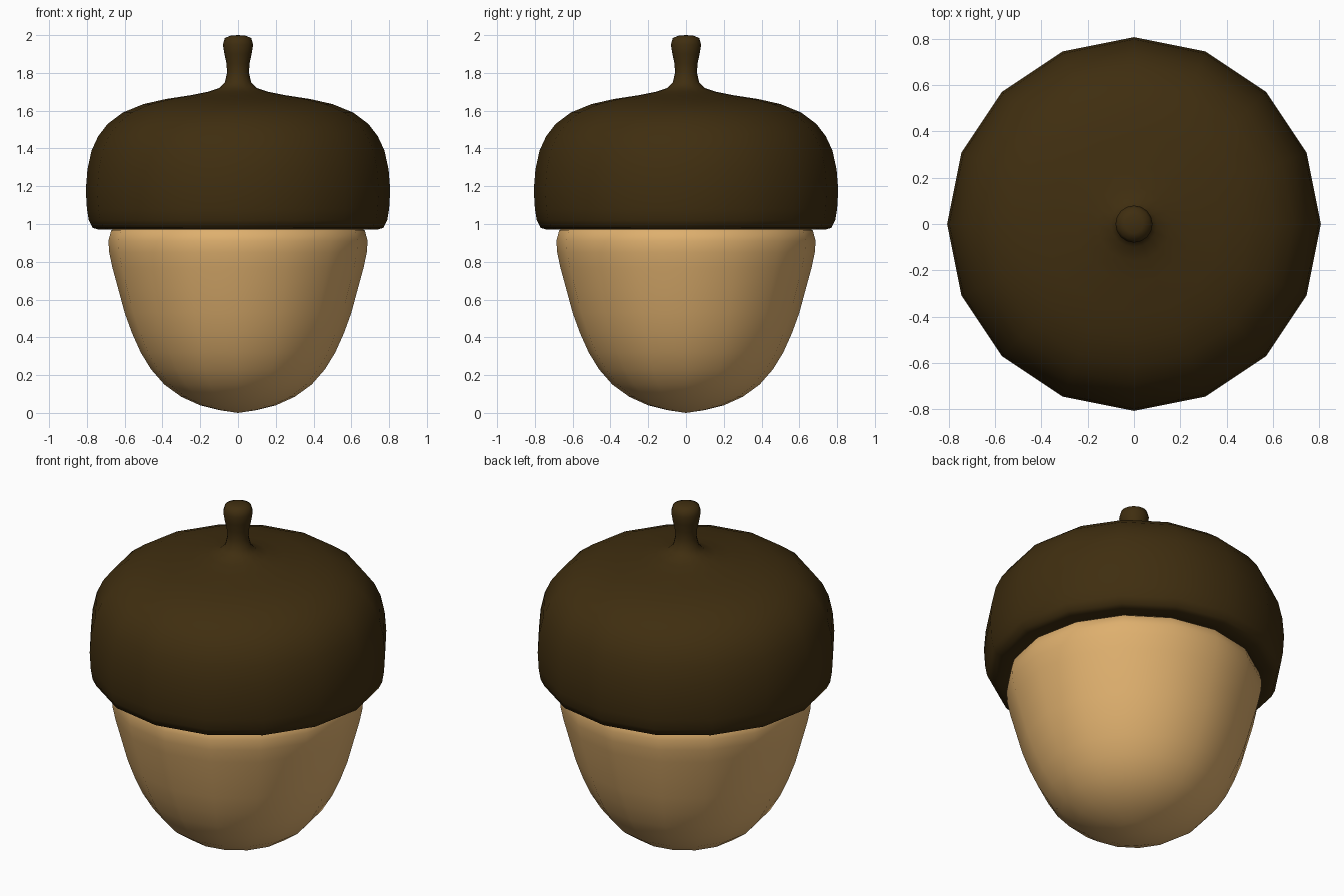
import bpy, bmesh, math

if "Cube" in bpy.data.objects:
    bpy.data.objects.remove(bpy.data.objects["Cube"])

SIDES = 16


def lathe(name, profile, color):
    """Revolve an (r, z) profile, listed bottom to top, around the z axis."""
    bm = bmesh.new()
    rings = []
    for r, z in profile:
        if r == 0:
            rings.append([bm.verts.new((0, 0, z))] * SIDES)
        else:
            rings.append([bm.verts.new((r * math.cos(math.tau * i / SIDES),
                                        r * math.sin(math.tau * i / SIDES), z))
                          for i in range(SIDES)])
    for low, high in zip(rings, rings[1:]):
        for i in range(SIDES):
            j = (i + 1) % SIDES
            bm.faces.new(dict.fromkeys((low[i], low[j], high[j], high[i])))
    for f in bm.faces:
        f.smooth = True
    mesh = bpy.data.meshes.new(name)
    bm.to_mesh(mesh)
    bm.free()
    mat = bpy.data.materials.new(name + "_color")
    mat.diffuse_color = (*color, 1)
    mat.use_nodes = True
    mat.node_tree.nodes["Principled BSDF"].inputs["Base Color"].default_value = mat.diffuse_color
    mesh.materials.append(mat)
    obj = bpy.data.objects.new(name, mesh)
    bpy.context.collection.objects.link(obj)
    return obj


# Nut: rounded bottom, curling in under the cap
lathe("nut", [
    (0, 0), (0.10, 0.015), (0.20, 0.04), (0.30, 0.085), (0.39, 0.15),
    (0.46, 0.23), (0.515, 0.32), (0.56, 0.42), (0.60, 0.53), (0.635, 0.66),
    (0.665, 0.77), (0.682, 0.85), (0.686, 0.91), (0.672, 0.965), (0.63, 0.99),
], (0.73, 0.43, 0.155))

# Cap with underside rim, domed top and knobbed stem
lathe("cap_and_stem", [
    (0.63, 0.99), (0.68, 0.975), (0.735, 0.97), (0.77, 0.98), (0.79, 1.02),
    (0.80, 1.08), (0.806, 1.18), (0.797, 1.29), (0.775, 1.39), (0.74, 1.465),
    (0.69, 1.53), (0.61, 1.59), (0.50, 1.635), (0.38, 1.662), (0.25, 1.682),
    (0.16, 1.70), (0.10, 1.72), (0.07, 1.75), (0.058, 1.80), (0.061, 1.85),
    (0.072, 1.90), (0.08, 1.95), (0.07, 1.985), (0.04, 1.997), (0, 2.0),
], (0.05, 0.027, 0.005))
